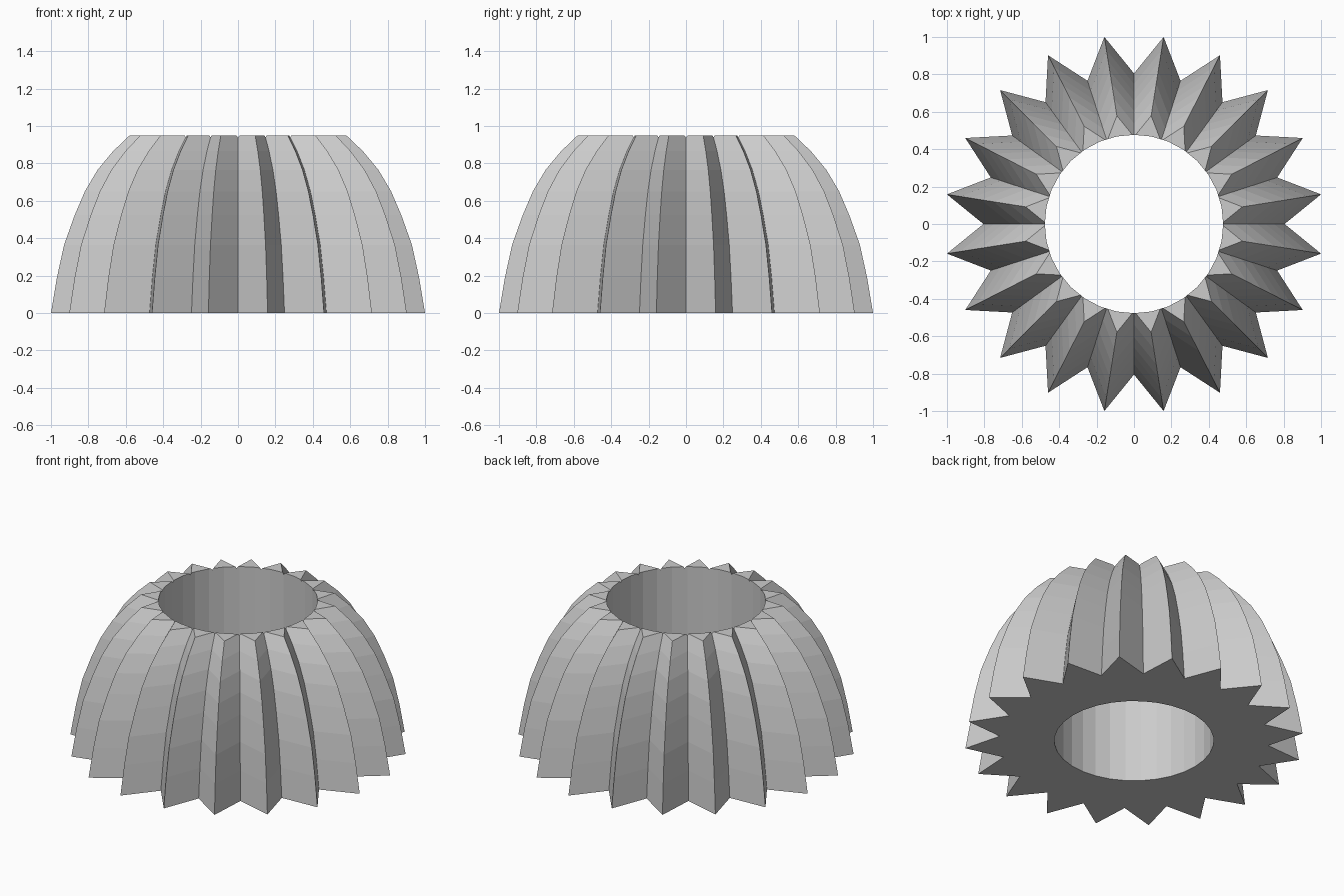
import bpy, bmesh
from math import sin, cos, pi

if "Cube" in bpy.data.objects:
    bpy.data.objects.remove(bpy.data.objects["Cube"])

TEETH = 20
R_PEAK, R_VALLEY, R_HOLE = 1.0125, 0.805, 0.477
# (height, scale) of the domed profile
PROFILE = [(0, 1), (.19, .968), (.364, .93), (.524, .873), (.65, .819),
           (.765, .751), (.865, .668), (.95, .579)]

# ribbed dome: star cross-section shrinking along the profile
bm = bmesh.new()
n = TEETH * 2
rings = []
for z, s in PROFILE:
    ring = []
    for i in range(n):
        a = i * pi / TEETH
        r = s * (R_PEAK if i % 2 else R_VALLEY)
        ring.append(bm.verts.new((r * cos(a), r * sin(a), z)))
    rings.append(ring)
for lo, hi in zip(rings, rings[1:]):
    for i in range(n):
        j = (i + 1) % n
        bm.faces.new((lo[i], lo[j], hi[j], hi[i]))
bm.faces.new(rings[0][::-1])
bm.faces.new(rings[-1])
mesh = bpy.data.meshes.new("ribbed_dome")
bm.to_mesh(mesh)
bm.free()
dome = bpy.data.objects.new("ribbed_dome", mesh)
bpy.context.collection.objects.link(dome)

# round hole straight through the middle
bpy.ops.mesh.primitive_cylinder_add(vertices=32, radius=R_HOLE, depth=3, location=(0, 0, 0.5))
cutter = bpy.context.object
cutter.name = "hole_cutter"
cutter.hide_render = True
mod = dome.modifiers.new("hole", 'BOOLEAN')
mod.operation = 'DIFFERENCE'
mod.solver = 'EXACT'
mod.object = cutter

# apply the cut and remove the cutter
bpy.context.view_layer.objects.active = dome
bpy.ops.object.modifier_apply(modifier=mod.name)
bpy.data.objects.remove(cutter)
